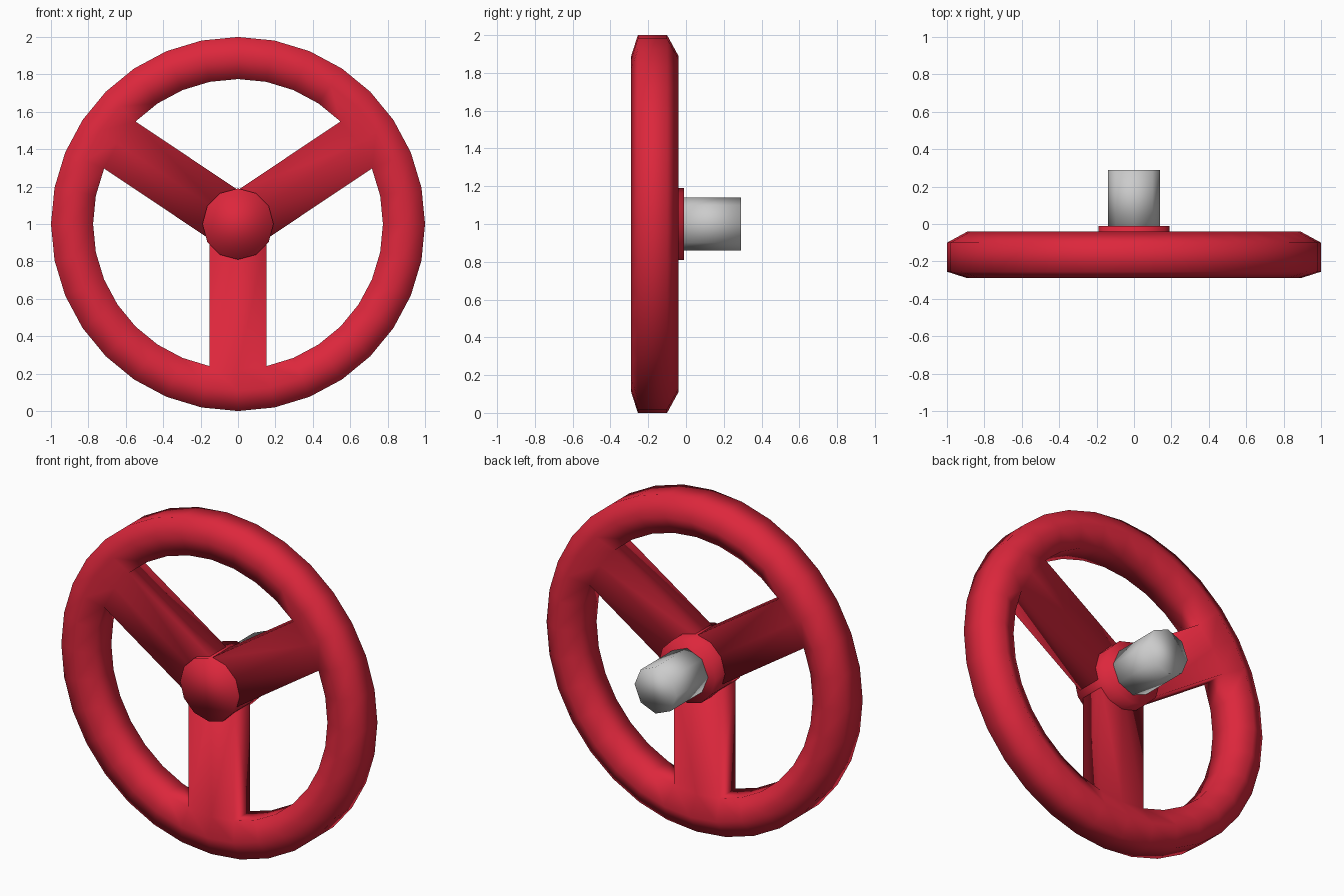
import bpy, bmesh
from math import sin, cos, pi
from mathutils import Matrix

if "Cube" in bpy.data.objects:
    bpy.data.objects.remove(bpy.data.objects["Cube"])

CZ = 1.0      # wheel axis height
SEG = 32      # ring segments

red = bpy.data.materials.new("red_paint")
red.diffuse_color = (0.72, 0.02, 0.045, 1)
red.use_nodes = True
red.node_tree.nodes["Principled BSDF"].inputs["Base Color"].default_value = red.diffuse_color


def finish(bm, name, mat=None):
    bmesh.ops.recalc_face_normals(bm, faces=bm.faces)
    me = bpy.data.meshes.new(name)
    bm.to_mesh(me)
    bm.free()
    for p in me.polygons:
        p.use_smooth = True
    if mat:
        me.materials.append(mat)
    ob = bpy.data.objects.new(name, me)
    bpy.context.collection.objects.link(ob)
    return ob


def cylinder(name, r, y0, y1, sides, mat=None):
    bm = bmesh.new()
    rings = [[bm.verts.new((r * sin(2 * pi * i / sides), y, CZ + r * cos(2 * pi * i / sides)))
              for i in range(sides)] for y in (y0, y1)]
    for i in range(sides):
        j = (i + 1) % sides
        bm.faces.new((rings[0][i], rings[0][j], rings[1][j], rings[1][i]))
    bm.faces.new(rings[0])
    bm.faces.new(rings[1])
    return finish(bm, name, mat)


# Hand wheel: hexagonal rim section (radius, y), spokes grown from its inner band
section = [(0.775, -0.10), (0.775, -0.255), (0.89, -0.29),
           (1.0, -0.255), (1.0, -0.10), (0.89, -0.04)]
spokes = [3, 13, 24]   # segment index of each spoke's centre line
bm = bmesh.new()
rim = [[bm.verts.new((r * cos(2 * pi * i / SEG), y, CZ + r * sin(2 * pi * i / SEG)))
        for r, y in section] for i in range(SEG)]
open_segments = {s - 1 for s in spokes} | set(spokes)
for i in range(SEG):
    a, b = rim[i], rim[(i + 1) % SEG]
    for k in range(6):
        if k == 0 and i in open_segments:
            continue
        n = (k + 1) % 6
        bm.faces.new((a[k], b[k], b[n], a[n]))

# Spokes: run the inner band straight in to the hub
for s in spokes:
    ang = 2 * pi * s / SEG
    half = 0.775 * sin(2 * pi / SEG)
    cols = [rim[s - 1], rim[s], rim[s + 1]]
    inner = []
    for off in (-half, 0, half):
        x = 0.08 * cos(ang) - off * sin(ang)
        z = 0.08 * sin(ang) + off * cos(ang)
        inner.append([bm.verts.new((x, y, CZ + z)) for y in (-0.10, -0.255)])
    for k in range(2):
        for c in range(2):
            bm.faces.new((cols[c][k], cols[c + 1][k], inner[c + 1][k], inner[c][k]))
    for c in (0, 2):
        bm.faces.new((cols[c][0], cols[c][1], inner[c][1], inner[c][0]))
    for c in range(2):
        bm.faces.new((inner[c][0], inner[c + 1][0], inner[c + 1][1], inner[c][1]))
finish(bm, "wheel_rim_and_spokes", red)

# Hub and axle
cylinder("hub", 0.19, -0.28, -0.01, 12, red)
cylinder("axle", 0.14, -0.03, 0.29, 8)
